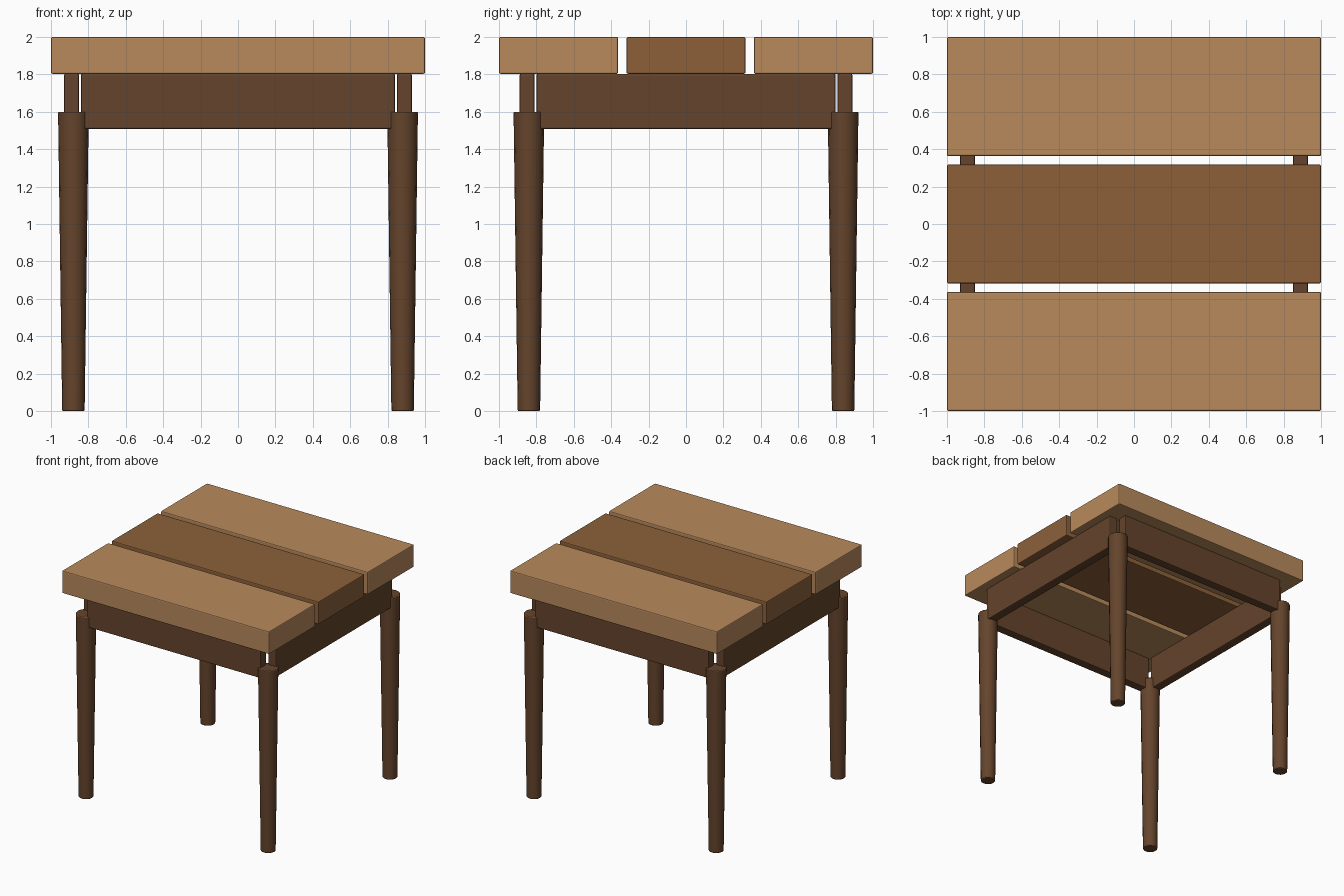
import bpy, math

if "Cube" in bpy.data.objects:
    bpy.data.objects.remove(bpy.data.objects["Cube"])


def material(name, color):
    m = bpy.data.materials.new(name)
    m.diffuse_color = (*color, 1)
    m.use_nodes = True
    m.node_tree.nodes["Principled BSDF"].inputs["Base Color"].default_value = m.diffuse_color
    return m


LIGHT = material("light_wood", (0.48, 0.255, 0.107))
MEDIUM = material("medium_wood", (0.265, 0.118, 0.042))
DARK = material("dark_wood", (0.13, 0.058, 0.025))


def finish(ob, name, mat, bevel):
    ob.name = name
    ob.data.materials.append(mat)
    b = ob.modifiers.new("soft_edges", 'BEVEL')
    b.width = bevel
    b.segments = 2
    b.limit_method = 'ANGLE'
    b.angle_limit = math.radians(40)


def board(name, lo, hi, mat):
    """Box between two opposite corners, with softened edges."""
    bpy.ops.mesh.primitive_cube_add(
        size=1, location=[(a + b) / 2 for a, b in zip(lo, hi)])
    ob = bpy.context.object
    ob.scale = [b - a for a, b in zip(lo, hi)]
    bpy.ops.object.transform_apply(location=False, rotation=False, scale=True)
    finish(ob, name, mat, 0.008)


# Three top planks with gaps between them
for name, y0, y1, mat in (("front_plank", -1.0, -0.363, LIGHT),
                          ("middle_plank", -0.318, 0.318, MEDIUM),
                          ("back_plank", 0.363, 1.0, LIGHT)):
    board(name, (-1, y0, 1.803), (1, y1, 2.0), mat)

# Apron rails under the top, leaving the corners open
for name, s in (("front_apron", -1), ("back_apron", 1)):
    y = s * 0.85
    board(name, (-0.84, y - 0.04, 1.508), (0.84, y + 0.04, 1.803), DARK)
for name, s in (("left_apron", -1), ("right_apron", 1)):
    x = s * 0.89
    board(name, (x - 0.04, -0.80, 1.508), (x + 0.04, 0.80, 1.803), DARK)

# Tapered round legs
for yname, sy in (("front", -1), ("back", 1)):
    for xname, sx in (("left", -1), ("right", 1)):
        bpy.ops.mesh.primitive_cone_add(
            vertices=16, radius1=0.06, radius2=0.082, depth=1.6,
            location=(sx * 0.88, sy * 0.84, 0.8))
        leg = bpy.context.object
        bpy.ops.object.shade_smooth_by_angle(angle=math.radians(30))
        finish(leg, f"{yname}_{xname}_leg", DARK, 0.006)
